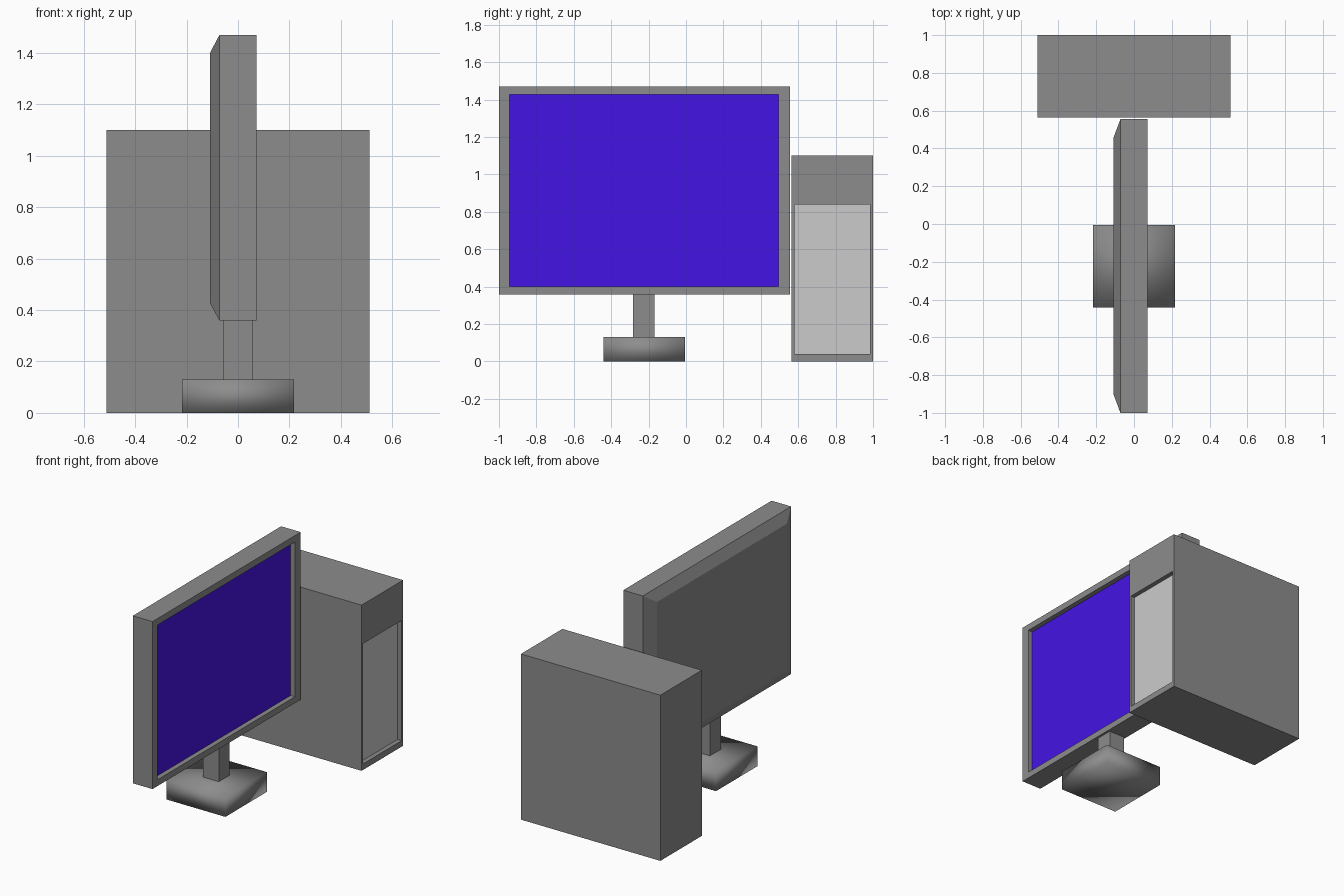
import bpy, bmesh
from mathutils import Vector, Matrix

if "Cube" in bpy.data.objects:
    bpy.data.objects.remove(bpy.data.objects["Cube"])


def material(name, rgb):
    m = bpy.data.materials.new(name)
    m.diffuse_color = (*rgb, 1)
    m.use_nodes = True
    m.node_tree.nodes["Principled BSDF"].inputs["Base Color"].default_value = m.diffuse_color
    return m


def box(lo, hi):
    lo, hi = Vector(lo), Vector(hi)
    bm = bmesh.new()
    bmesh.ops.create_cube(bm, size=1, matrix=Matrix.LocRotScale(
        (lo + hi) / 2, None, hi - lo))
    return bm


def side(bm, sign):
    """Face pointing along +x or -x."""
    bm.normal_update()
    return next(f for f in bm.faces if f.normal.x * sign > 0.9)


def fit(face, y, z):
    """Move a rectangular x-facing face to the given y and z limits."""
    c = face.calc_center_median()
    for v in face.verts:
        v.co.y = y[v.co.y > c.y]
        v.co.z = z[v.co.z > c.z]


def extrude(bm, face, dx):
    new = bmesh.ops.extrude_discrete_faces(bm, faces=[face])["faces"][0]
    bmesh.ops.translate(bm, verts=new.verts, vec=(dx, 0, 0))
    return new


def recess(bm, y, z, depth):
    """Sink a coloured panel into the +x side."""
    face = side(bm, 1)
    bmesh.ops.inset_individual(bm, faces=[face], thickness=0.005)
    fit(face, y, z)
    extrude(bm, face, -depth).material_index = 1


def finish(bm, name, mats=(), smooth=False):
    bmesh.ops.recalc_face_normals(bm, faces=bm.faces)
    for f in bm.faces:
        f.smooth = smooth
    me = bpy.data.meshes.new(name)
    bm.to_mesh(me)
    bm.free()
    for m in mats:
        me.materials.append(m)
    ob = bpy.data.objects.new(name, me)
    bpy.context.collection.objects.link(ob)


casing = material("casing_grey", (0.265, 0.265, 0.265))
blue = material("screen_blue", (0.06, 0.007, 0.78))
light = material("panel_grey", (0.6, 0.6, 0.6))

# Monitor with chamfered back and recessed screen
bm = box((-0.072, -1, 0.359), (0.072, 0.555, 1.471))
fit(extrude(bm, side(bm, -1), -0.036), (-0.903, 0.458), (0.425, 1.403))
recess(bm, (-0.945, 0.495), (0.401, 1.428), 0.032)
finish(bm, "monitor", (casing, blue))

# Stand neck, slightly embedded at both ends
finish(box((-0.058, -0.283, 0.12), (0.057, -0.168, 0.37)), "stand_neck", (casing,))

# Stand base, a box with fully smoothed normals
finish(box((-0.217, -0.442, 0), (0.217, -0.005, 0.13)), "stand_base", (casing,), True)

# Computer tower with recessed front panel
bm = box((-0.512, 0.565, 0), (0.512, 1, 1.1))
recess(bm, (0.58, 0.985), (0.04, 0.838), 0.03)
finish(bm, "tower", (casing, light))
